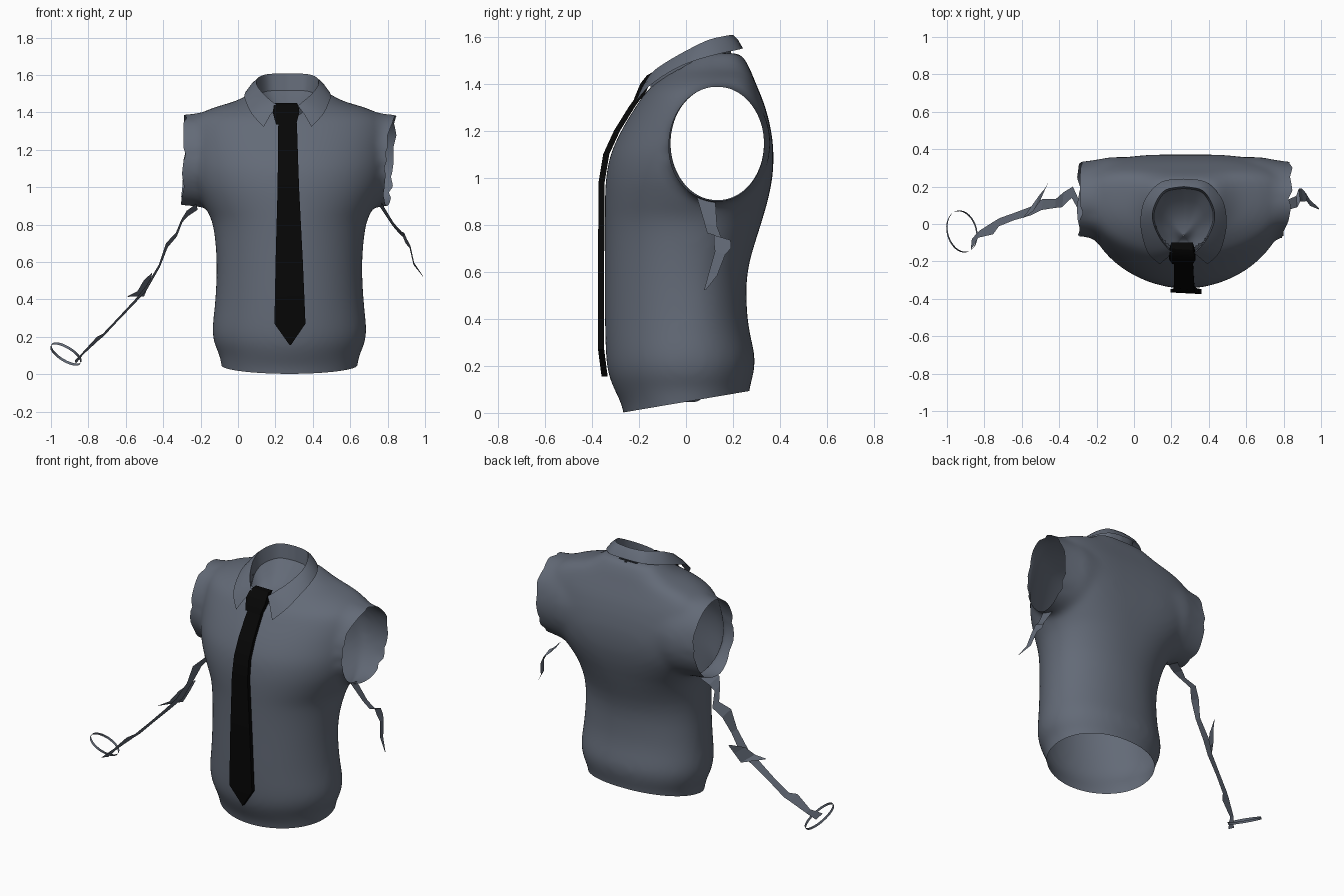
import bpy, bmesh, math, random
from mathutils import Vector as V

if "Cube" in bpy.data.objects:
    bpy.data.objects.remove(bpy.data.objects["Cube"])

random.seed(4)
CX = 0.275  # the torso sits off-centre


def material(name, rgb):
    m = bpy.data.materials.new(name)
    m.diffuse_color = (*rgb, 1)
    m.use_nodes = True
    m.node_tree.nodes["Principled BSDF"].inputs["Base Color"].default_value = m.diffuse_color
    return m


GREY = material("slate_grey_cloth", (0.125, 0.145, 0.185))
BLACK = material("black_cloth", (0.002, 0.002, 0.002))


def spline(pts, n):
    """Catmull-Rom resample of a list of tuples."""
    pts = [V(p) for p in pts]
    out = []
    for i in range(len(pts) - 1):
        a, b, c, d = pts[max(i - 1, 0)], pts[i], pts[i + 1], pts[min(i + 2, len(pts) - 1)]
        for k in range(n):
            t = k / n
            out.append(0.5 * (2 * b + (c - a) * t + (2 * a - 5 * b + 4 * c - d) * t * t
                              + (3 * b - a - 3 * c + d) * t ** 3))
    return out + [pts[-1]]


def loft(name, rows, mat, closed=False, caps=False):
    """Skin a list of equal-length point rows."""
    bm = bmesh.new()
    vs = [[bm.verts.new(p) for p in r] for r in rows]
    n = len(rows[0])
    for a, b in zip(vs, vs[1:]):
        for i in range(n if closed else n - 1):
            j = (i + 1) % n
            bm.faces.new((a[i], a[j], b[j], b[i]))
    if caps:
        bm.faces.new(vs[0])
        bm.faces.new(vs[-1])
    bmesh.ops.recalc_face_normals(bm, faces=bm.faces)
    me = bpy.data.meshes.new(name)
    bm.to_mesh(me)
    bm.free()
    ob = bpy.data.objects.new(name, me)
    bpy.context.collection.objects.link(ob)
    me.materials.append(mat)
    return ob


def select(*obs):
    bpy.ops.object.select_all(action='DESELECT')
    for o in obs:
        o.select_set(True)
    bpy.context.view_layer.objects.active = obs[0]


def shade(ob, deg=35):
    select(ob)
    bpy.ops.object.shade_smooth_by_angle(angle=math.radians(deg))


def spow(v, e):
    return math.copysign(abs(v) ** e, v)


# Torso solid: height, half width, y of widest point, front y, back y
PROFILE = [
    (-.12, .34, 0, -.25, .26), (.02, .36, 0, -.27, .265), (.10, .375, 0, -.305, .27),
    (.16, .40, 0, -.328, .285), (.24, .412, 0, -.34, .292), (.40, .397, 0, -.345, .262),
    (.60, .39, 0, -.345, .262), (.80, .41, .03, -.345, .318), (.90, .455, .05, -.345, .347),
    (1.0, .505, .08, -.34, .367), (1.1, .53, .10, -.32, .372), (1.2, .54, .12, -.275, .362),
    (1.3, .54, .13, -.215, .337), (1.37, .51, .13, -.165, .31), (1.42, .42, .14, -.105, .289),
    (1.46, .29, .145, -.055, .273), (1.50, .215, .15, -.005, .252), (1.53, .17, .15, .05, .23)]
rows = []
for z, a, yc, f, b in spline(PROFILE, 3):
    up = min(1, max(0, (z - .7) / .4))  # squarer across the shoulder blades
    ring = []
    for i in range(64):
        t = 2 * math.pi * i / 64
        c, s = math.cos(t), math.sin(t)
        e = 1.02 - .05 * up if s < 0 else .93 - .35 * up
        ring.append((CX + a * spow(c, e), yc + (b - yc if s > 0 else yc - f) * spow(s, e), z))
    rows.append(ring)
shirt = loft("shirt_body", rows, GREY, True, True)

# Short sleeves: one oval tube through the shoulders, flaring into the chest
rows = [[(CX + sx, .133 + ry * math.cos(t), 1.145 + rz * math.sin(t))
         for t in (2 * math.pi * i / 40 for i in range(40))]
        for sx, ry, rz in ((-.64, .192, .238), (-.52, .203, .246), (-.40, .226, .262),
                           (.40, .226, .262), (.52, .203, .246), (.64, .192, .238))]
tube = loft("sleeves", rows, GREY, True, True)

# Fuse and soften
select(shirt, tube)
bpy.ops.object.join()
m = shirt.modifiers.new("fuse", 'REMESH')
m.mode, m.voxel_size = 'VOXEL', 0.016
m = shirt.modifiers.new("soften", 'SMOOTH')
m.factor, m.iterations = 0.5, 20
for name in ("fuse", "soften"):
    bpy.ops.object.modifier_apply(modifier=name)

# Open the hem, the sleeve ends and the neck
bm = bmesh.new()
bm.from_mesh(shirt.data)
for co, no in (((0, -.26, .003), (0, .17, -1)), ((CX - .555, .13, 1.14), (-1, 0, .03)),
               ((CX + .53, .13, 1.14), (1, -.1, -.08))):
    bmesh.ops.bisect_plane(bm, geom=bm.verts[:] + bm.edges[:] + bm.faces[:],
                           plane_co=co, plane_no=no, clear_outer=True)
hole = []
for f in bm.faces:
    p = f.calc_center_median()
    if p.z > 1.25 and ((p.x - CX + .008) / .165) ** 2 + ((p.y - .045) / .175) ** 2 < 1:
        hole.append(f)
bmesh.ops.delete(bm, geom=hole, context='FACES')
# Ragged sleeve rims
jag = [random.uniform(-.022, .022) for _ in range(36)]
for v in bm.verts:
    d = v.co.x - CX
    if abs(d) > .46:
        t = (math.atan2(v.co.z - 1.14, v.co.y - .135) / (2 * math.pi) + .5) * 18
        i = int(t) % 18 + (18 if d > 0 else 0)
        j = (int(t) + 1) % 18 + (18 if d > 0 else 0)
        off = jag[i] + (jag[j] - jag[i]) * (t - int(t))
        v.co.x += math.copysign(off * min(1, (abs(d) - .46) / .06), d)
bm.to_mesh(shirt.data)
bm.free()
shirt.data.materials.clear()
shirt.data.materials.append(GREY)
shade(shirt, 50)

# Folded collar: half outlines from back centre to front, mirrored
FOLD = [(0, .20, 1.607), (.10, .18, 1.605), (.155, .10, 1.587), (.165, .02, 1.55),
        (.13, -.07, 1.50), (.085, -.13, 1.46), (.055, -.155, 1.435)]
LEAF = [(0, .242, 1.55), (.12, .225, 1.545), (.205, .135, 1.525), (.23, .03, 1.495),
        (.222, -.06, 1.455), (.19, -.155, 1.39), (.128, -.215, 1.322)]
STAND = [(x * .95, y * .95, z - .09) for x, y, z in FOLD]


def mirrored(half):
    s = spline(half, 5)
    pts = [V((-p.x, p.y, p.z)) for p in reversed(s[1:])] + s
    return [p + V((CX - .01, 0, 0)) for p in pts]


stand, fold, leaf = (mirrored(h) for h in (STAND, FOLD, LEAF))
mid = [a.lerp(b, .5) + V((0, 0, .008)) for a, b in zip(fold, leaf)]
shade(loft("collar", [stand, fold, mid, leaf], GREY), 50)

# Lining that sinks inside the neck
low = V((CX - .01, -.06, 1.37))
lining = [[p.lerp(low, k) - V((0, 0, .04 * math.sin(math.pi * k))) for p in stand]
          for k in (0, .25, .5, .75, .99)]
shade(loft("neck_lining", lining, GREY, True), 60)


# Tie blade and knot: height, front y, half width
def strap(name, prof, thick, cx, lean):
    rows = []
    for z, y, w in prof:
        x = cx - lean * z
        rows.append([(x - w, y + .004, z), (x + w, y - .004, z),
                     (x + w, y + thick, z), (x - w, y + thick, z)])
    shade(loft(name, rows, BLACK, True, True), 25)


strap("tie_blade", [(.155, -.355, .003), (.27, -.37, .083), (.6, -.37, .073), (.98, -.368, .058),
                    (1.1, -.348, .055), (1.2, -.302, .053), (1.3, -.24, .051), (1.37, -.19, .048)],
      .022, .281, .012)
strap("tie_knot", [(1.335, -.217, .054), (1.40, -.19, .071), (1.435, -.162, .066), (1.45, -.135, .058)],
      .035, .257, 0)


# Torn sleeve remnants: ribbons given as x, y, z, half width; s tilts them sideways
def ribbon(name, pts, s):
    loft(name, [[(x - s * w, y - w, z + .3 * w) for x, y, z, w in pts],
                [(x + s * w, y + w, z - .3 * w) for x, y, z, w in pts]], GREY)


ribbon("left_sleeve_shred", [
    (-.22, .11, .895, .05), (-.27, .10, .86, .045), (-.30, .11, .82, .025), (-.33, .17, .745, .03),
    (-.38, .13, .69, .04), (-.42, .11, .58, .024), (-.49, .105, .46, .03), (-.55, .07, .39, .024),
    (-.64, .04, .295, .02), (-.72, .01, .21, .022), (-.75, -.02, .19, .035),
    (-.83, -.055, .11, .018), (-.87, -.11, .065, .03)], .1)
ribbon("left_shred_flap", [(-.46, .22, .54, .004), (-.49, .155, .49, .035),
                           (-.52, .115, .43, .045), (-.59, .035, .415, .004)], .4)
ribbon("right_sleeve_shred", [
    (.76, .085, .91, .04), (.83, .105, .80, .027), (.87, .12, .755, .03), (.885, .155, .745, .035),
    (.90, .155, .71, .036), (.92, .145, .68, .022), (.94, .115, .59, .018), (.99, .08, .522, .003)], -.1)

# Loose cuff hoop at the end of the left shred
c, u, w = V((-.92, -.04, .108)), V((.07, .035, -.055)), V((.04, -.105, .015))
nrm = u.cross(w).normalized() * .007
hoop = [c + u * math.cos(t) + w * math.sin(t) for t in (2 * math.pi * i / 32 for i in range(32))]
shade(loft("left_cuff_hoop", [[p - nrm for p in hoop], [p + nrm for p in hoop]], GREY, True))
